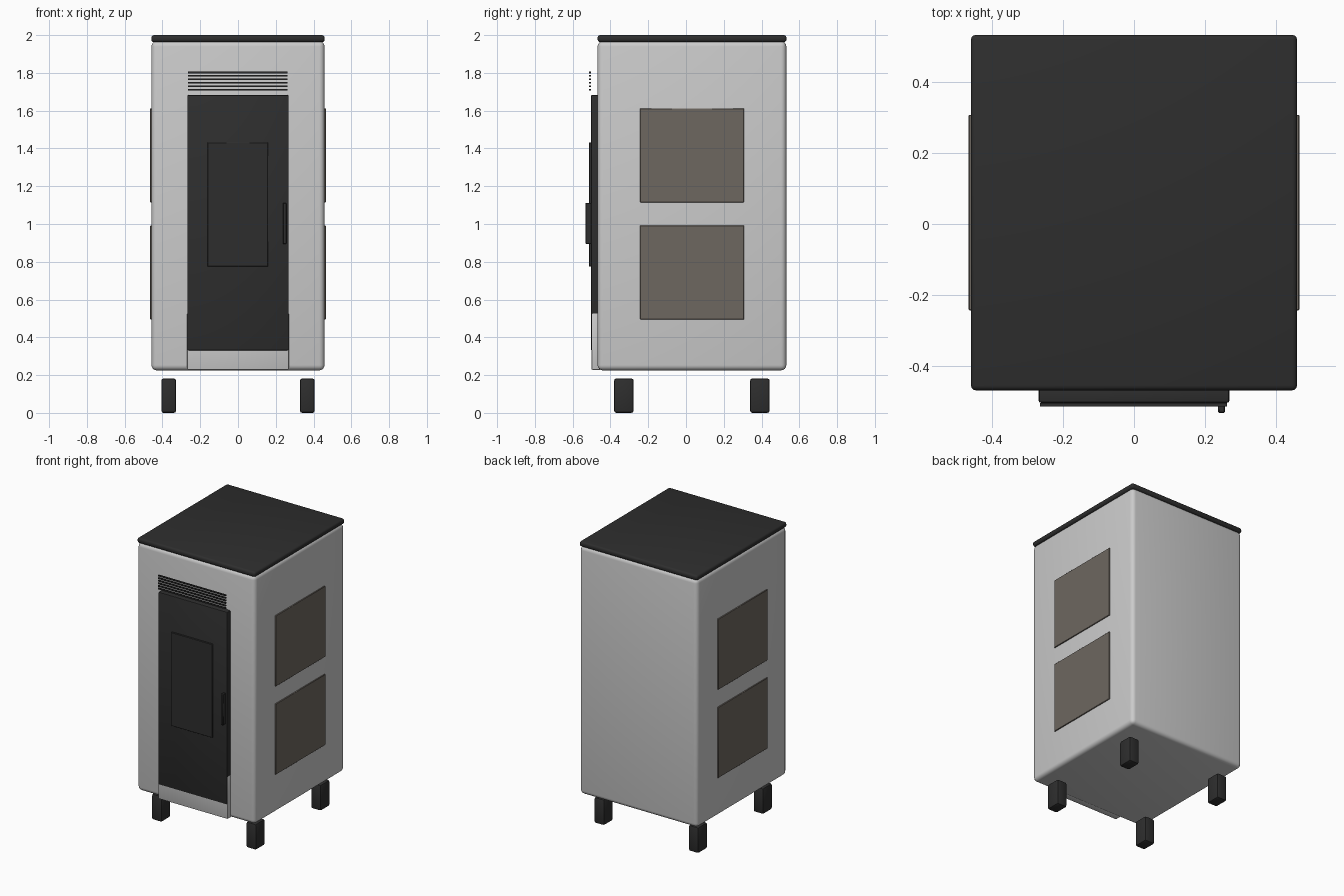
import bpy
import math

if "Cube" in bpy.data.objects:
    bpy.data.objects.remove(bpy.data.objects["Cube"])


def material(name, r, g, b):
    m = bpy.data.materials.new(name)
    m.diffuse_color = (r, g, b, 1)
    m.use_nodes = True
    m.node_tree.nodes["Principled BSDF"].inputs["Base Color"].default_value = m.diffuse_color
    return m


GREY = material("light grey enamel", 0.6, 0.6, 0.6)
DARK = material("dark iron", 0.027, 0.027, 0.027)
BROWN = material("brown grey stone", 0.155, 0.135, 0.115)


def box(name, x, y, z, mat, bevel=0.0, segments=3):
    """Box from (min, max) ranges, with optional rounded edges."""
    bpy.ops.mesh.primitive_cube_add(
        size=1, location=[(a + b) / 2 for a, b in (x, y, z)])
    ob = bpy.context.object
    ob.name = name
    ob.scale = [b - a for a, b in (x, y, z)]
    bpy.ops.object.transform_apply(location=False, rotation=False, scale=True)
    ob.data.materials.append(mat)
    if bevel:
        mod = ob.modifiers.new("round_edges", 'BEVEL')
        mod.width = bevel
        mod.segments = segments
        bpy.ops.object.modifier_apply(modifier=mod.name)
        bpy.ops.object.shade_smooth_by_angle(angle=math.radians(40))
    return ob


# Cabinet and lid
box("cabinet", (-0.458, 0.458), (-0.468, 0.531), (0.225, 1.968), GREY, 0.028, 4)
box("lid", (-0.459, 0.459), (-0.468, 0.532), (1.963, 2.0), DARK, 0.014)

# Door, glass, handle and the pale plinth below the door
box("door", (-0.268, 0.268), (-0.503, -0.45), (0.33, 1.683), DARK, 0.006, 2)
box("door_glass", (-0.161, 0.159), (-0.513, -0.49), (0.775, 1.432), DARK, 0.002, 1)
box("door_handle", (0.237, 0.256), (-0.532, -0.5), (0.895, 1.112), DARK, 0.003, 1)
box("lower_plinth", (-0.269, 0.269), (-0.5, -0.45), (0.228, 0.528), GREY, 0.005, 2)

# Air vent slats above the door
for i in range(6):
    z = 1.707 + i * 0.0182
    box(f"vent_slat_{i + 1}", (-0.264, 0.262), (-0.513, -0.503), (z, z + 0.009), DARK)

# Two stone panels on each side
for side, s in (("left", -1), ("right", 1)):
    for level, z in (("lower", (0.495, 0.992)), ("upper", (1.115, 1.612))):
        x = sorted((s * 0.445, s * 0.465))
        box(f"{side}_{level}_panel", x, (-0.243, 0.307), z, BROWN, 0.002, 1)

# Feet
for side, s in (("left", -1), ("right", 1)):
    for end, y in (("front", (-0.381, -0.277)), ("back", (0.339, 0.443))):
        x = sorted((s * 0.328, s * 0.406))
        box(f"{side}_{end}_foot", x, y, (0.0, 0.182), DARK, 0.012, 2)
